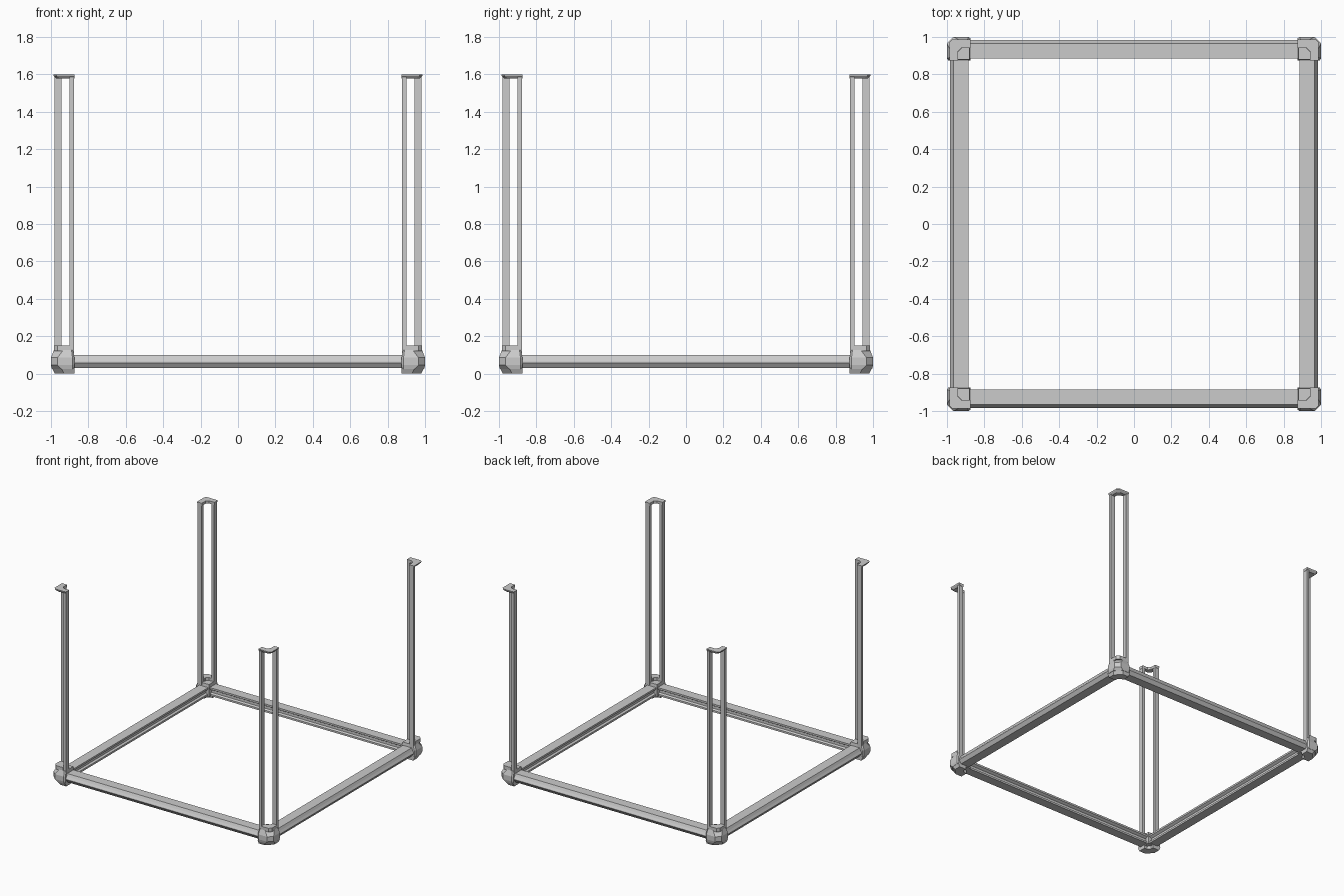
import bpy, bmesh
from math import pi
from mathutils import Matrix

if "Cube" in bpy.data.objects:
    bpy.data.objects.remove(bpy.data.objects["Cube"])


def loft(name, rings, turn):
    """Skin matching 3D rings, close both ends, turn about z by quarter turns."""
    bm = bmesh.new()
    loops = [[bm.verts.new(p) for p in ring] for ring in rings]
    n = len(loops[0])
    for a, b in zip(loops, loops[1:]):
        for i in range(n):
            j = (i + 1) % n
            bm.faces.new((a[i], a[j], b[j], b[i]))
    bm.faces.new(loops[0])
    bm.faces.new(loops[-1])
    bmesh.ops.recalc_face_normals(bm, faces=bm.faces)
    bm.transform(Matrix.Rotation(turn * pi / 2, 4, 'Z'))
    me = bpy.data.meshes.new(name)
    bm.to_mesh(me)
    bm.free()
    ob = bpy.data.objects.new(name, me)
    bpy.context.collection.objects.link(ob)
    return ob


def angle(z, i, o, c, t):
    """L-shaped outline: leg ends at i, outer side o, chamfer c, inner side t."""
    pts = [(i, o), (o - c, o), (o, o - c), (o, i), (t, i), (t, t - .02), (t - .02, t), (i, t)]
    return [(x, y, z) for x, y in pts]


def block(z, i, o, c):
    """Square outline with a chamfered outer corner."""
    pts = [(i, i), (o - .01, i), (o, i + .01), (o, o - c), (o - c, o), (i + .01, o), (i, o - .01)]
    return [(x, y, z) for x, y in pts]


def box(name, x0, x1, y0, y1, z0, z1, turn):
    return loft(name, [[(x0, y0, z), (x1, y0, z), (x1, y1, z), (x0, y1, z)] for z in (z0, z1)], turn)


# rail cross-section: (distance from centre, height)
RAIL = [(.885, .1), (.965, .1), (.975, .08), (.985, .065), (.985, .058), (.965, .03),
        (.89, .03), (.89, .045), (.905, .053), (.905, .073), (.885, .085)]

for k in range(4):
    # base rail
    loft(f"base_rail_{k}", [[(x, -d, z) for d, z in RAIL] for x in (-.9, .9)], k)
    # corner casting with angle foot and collar
    loft(f"corner_block_{k}", [block(.025, .875, .995, .05), block(.045, .875, 1, .035),
                               block(.085, .875, 1, .035), block(.125, .88, .985, .05)], k)
    loft(f"corner_foot_{k}", [angle(0, .875, .98, .05, .92), angle(.03, .875, .995, .05, .92)], k)
    loft(f"corner_collar_{k}", [angle(.12, .9, .985, .02, .94), angle(.15, .9, .985, .02, .94)], k)
    # post made of two slim uprights
    box(f"post_strip_a_{k}", .944, .98, .877, .9, .1, 1.585, k)
    box(f"post_strip_b_{k}", .877, .9, .944, .98, .1, 1.585, k)
    # angle cap tying the uprights, flared outwards at the top
    loft(f"post_cap_{k}", [angle(1.578, .875, .972, .02, .942), angle(1.592, .875, .985, .015, .942),
                           angle(1.6, .875, .987, .015, .942)], k)
